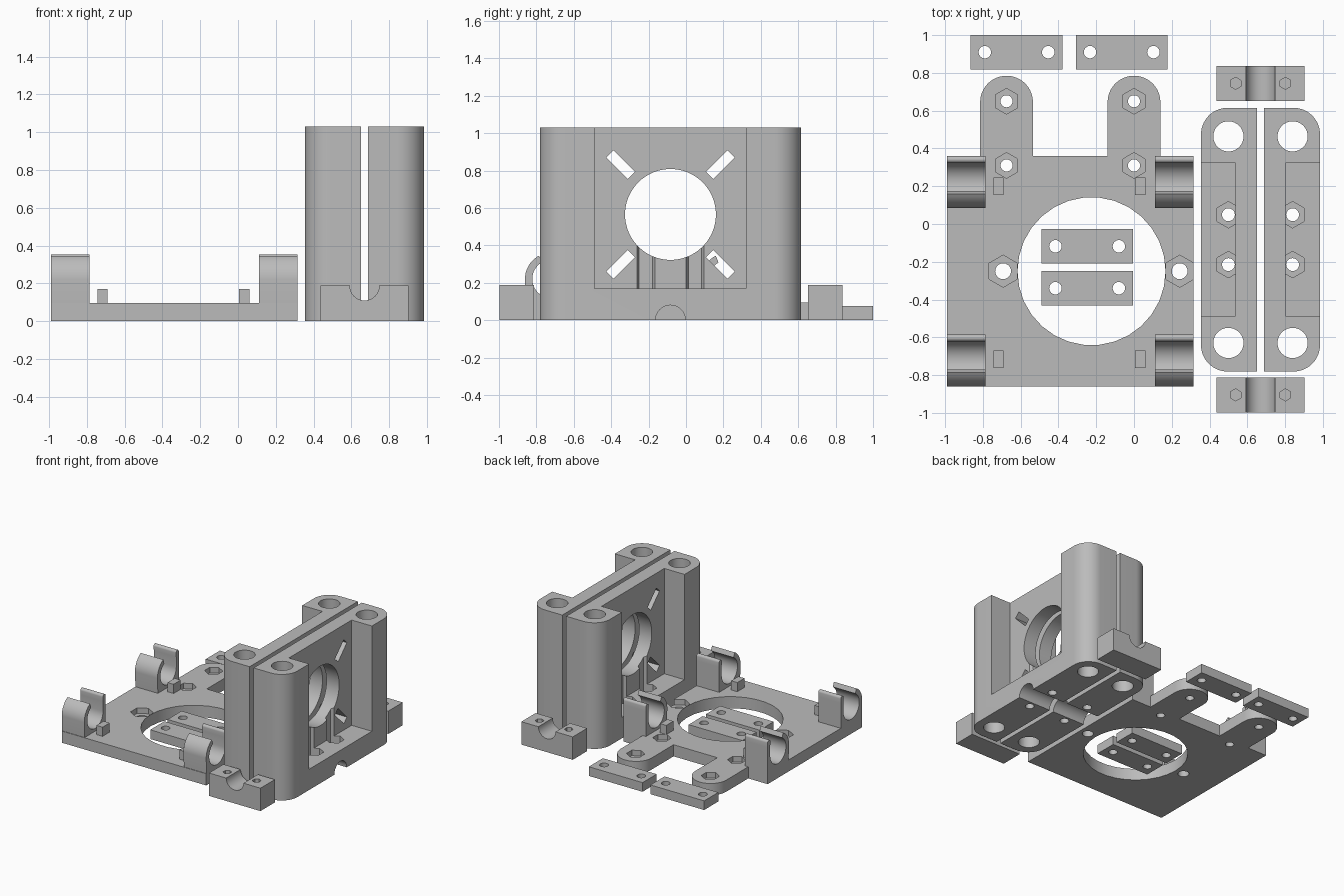
import bpy, bmesh
from math import sin, cos, pi, radians

if "Cube" in bpy.data.objects:
    bpy.data.objects.remove(bpy.data.objects["Cube"], do_unlink=True)

GREY = (0.5, 0.5, 0.5, 1)
mat = bpy.data.materials.new("matte grey")
mat.use_nodes = True
mat.diffuse_color = GREY
mat.node_tree.nodes["Principled BSDF"].inputs["Base Color"].default_value = GREY

PLACE = {"x": lambda u, v, w: (w, u, v), "y": lambda u, v, w: (u, w, v), "z": lambda u, v, w: (u, v, w)}


def arc(cu, cv, r, a0, a1, n):
    return [(cu + r * cos(radians(a0 + (a1 - a0) * i / n)),
             cv + r * sin(radians(a0 + (a1 - a0) * i / n))) for i in range(n + 1)]


def circle(cu, cv, r, n=32, turn=0):
    return arc(cu, cv, r, turn, turn + 360, n)[:-1]


def hexagon(cu, cv, r):
    return circle(cu, cv, r, 6, 30)


def rect(u0, u1, v0, v1):
    return [(u0, v0), (u1, v0), (u1, v1), (u0, v1)]


def prism(name, profile, lo, hi, axis="z"):
    """Extrude a closed profile along an axis."""
    bm = bmesh.new()
    face = bm.faces.new([bm.verts.new(PLACE[axis](u, v, lo)) for u, v in profile])
    new = bmesh.ops.extrude_face_region(bm, geom=[face])["geom"]
    shift = PLACE[axis](0, 0, hi - lo)
    bmesh.ops.translate(bm, vec=shift, verts=[g for g in new if isinstance(g, bmesh.types.BMVert)])
    bmesh.ops.recalc_face_normals(bm, faces=bm.faces)
    mesh = bpy.data.meshes.new(name)
    bm.to_mesh(mesh)
    bm.free()
    mesh.materials.append(mat)
    obj = bpy.data.objects.new(name, mesh)
    bpy.context.collection.objects.link(obj)
    return obj


def combine(obj, profile, lo, hi, axis="z", how="DIFFERENCE"):
    """Cut a prism out of an object, or weld it on, and bake the result."""
    tool = prism("cutter", profile, lo, hi, axis)
    mod = obj.modifiers.new("bool", "BOOLEAN")
    mod.operation, mod.solver, mod.object = how, "EXACT", tool
    baked = bpy.data.meshes.new_from_object(obj.evaluated_get(bpy.context.evaluated_depsgraph_get()))
    obj.modifiers.clear()
    obj.data = baked
    bpy.data.objects.remove(tool, do_unlink=True)


def smooth(obj):
    bpy.ops.object.select_all(action="DESELECT")
    obj.select_set(True)
    bpy.context.view_layer.objects.active = obj
    bpy.ops.object.shade_smooth_by_angle(angle=radians(25))


# Base plate with two rounded tabs at the back
T = 0.095
outline = [(-0.99, -0.86), (0.315, -0.86), (0.315, 0.36)]
for tx in (0, -0.675):
    outline += [(tx + 0.14, 0.36)] + arc(tx, 0.645, 0.14, 0, 180, 20) + [(tx - 0.14, 0.36)]
outline.append((-0.99, 0.36))
plate = prism("base_plate", outline, 0, T)
combine(plate, circle(-0.225, -0.25, 0.392, 30), -0.1, 0.3)

# Screw holes with nut pockets
nuts = [(x, y, 0.068, 0.032) for x in (-0.675, 0) for y in (0.31, 0.65)]
nuts += [(x, -0.25, 0.085, 0.042) for x in (-0.693, 0.242)]
for x, y, rhex, rhole in nuts:
    combine(plate, hexagon(x, y, rhex), 0.05, 0.3)
    combine(plate, circle(x, y, rhole, 20), -0.1, 0.3)
smooth(plate)


# Snap clips and locating pegs
def clip(name, x0, x1, cy):
    cz, ro, ri = 0.22, 0.135, 0.102
    profile = [(cy - ro, 0.08), (cy + ro, 0.08), (cy + ro, 0.30)]
    profile += arc(cy + ro - 0.018, 0.335, 0.018, 0, 180, 8)     # rounded lip
    profile += [(cy + ri, 0.30)]
    profile += arc(cy, cz, ri, 0, -240, 28)                      # cradle
    profile += arc(cy, cz, ro + 0.006, 118, 180, 10)             # hooked arm
    smooth(prism(name, profile, x0, x1, "x"))


for side, x0, x1, p0 in (("right", -0.99, -0.787, -0.745), ("left", 0.11, 0.315, 0.006)):
    for end, cy, py in (("front", -0.72, -0.717), ("back", 0.225, 0.2)):
        clip(f"{end}_{side}_clip", x0, x1, cy)
        prism(f"{end}_{side}_peg", rect(p0, p0 + 0.055, py - 0.046, py + 0.046), T - 0.01, 0.17)

# Flat two-hole clamp strips
for i, (x, y) in enumerate([(-0.622, 0.91), (-0.065, 0.91), (-0.248, -0.118), (-0.248, -0.34)]):
    strip = prism(f"clamp_strip_{i + 1}", rect(x - 0.243, x + 0.243, y - 0.091, y + 0.091), 0, 0.075)
    for dx in (-0.168, 0.168):
        combine(strip, circle(x + dx, y, 0.033, 24), -0.1, 0.2)
    smooth(strip)

# Grooved rod blocks
for end, y in (("front", -0.905), ("back", 0.745)):
    block = prism(f"{end}_rod_block", rect(0.437, 0.902, y - 0.093, y + 0.093), 0, 0.187)
    combine(block, circle(0.67, 0.187, 0.078), y - 0.2, y + 0.2, "y")
    for dx in (-0.132, 0.132):
        combine(block, hexagon(0.67 + dx, y, 0.032), 0.1, 0.3)
    smooth(block)

# Pair of mirrored bearing towers
MID, CY, CZ, H = 0.67, -0.083, 0.565, 1.03
for side, s in (("right", -1), ("left", 1)):
    r, out = 0.14, 0.315
    half = [(u, v) for u, v in arc(out - r, 0.698 - r, r, 0, 90, 14)] + [(0.018, 0.698)]
    shape = half + [(u, -v) for u, v in reversed(half)]
    tower = prism(f"{side}_tower", [(MID + s * u, CY + v) for u, v in shape], 0, H)
    # outer recess, open at the top
    a, b = sorted((MID + s * 0.132, MID + s * 0.5))
    combine(tower, rect(a, b, CY - 0.405, CY + 0.405), 0.17, 1.2)
    # vertical rod bores and nut pockets
    hx = MID + s * 0.17
    for d in (-1, 1):
        combine(tower, circle(hx, CY + d * 0.547, 0.08), -0.1, 1.2)
        combine(tower, hexagon(hx, CY + d * 0.132, 0.07), 0.1, 0.5)
        combine(tower, circle(hx, CY + d * 0.132, 0.034, 20), -0.1, 0.3)
    # motor opening, lower rod channel and diagonal slots
    a, b = sorted((MID, MID + s * 0.5))
    combine(tower, circle(CY, CZ, 0.243, 64), a, b, "x")
    combine(tower, circle(CY, 0, 0.08), a, b, "x")
    for k in range(4):
        ang = pi / 4 + k * pi / 2
        ca, sa = cos(ang), sin(ang)
        slot = [(CY + p * ca - q * sa, CZ + p * sa + q * ca) for p, q in rect(0.296, 0.458, -0.028, 0.028)]
        combine(tower, slot, a, b, "x")
    smooth(tower)
